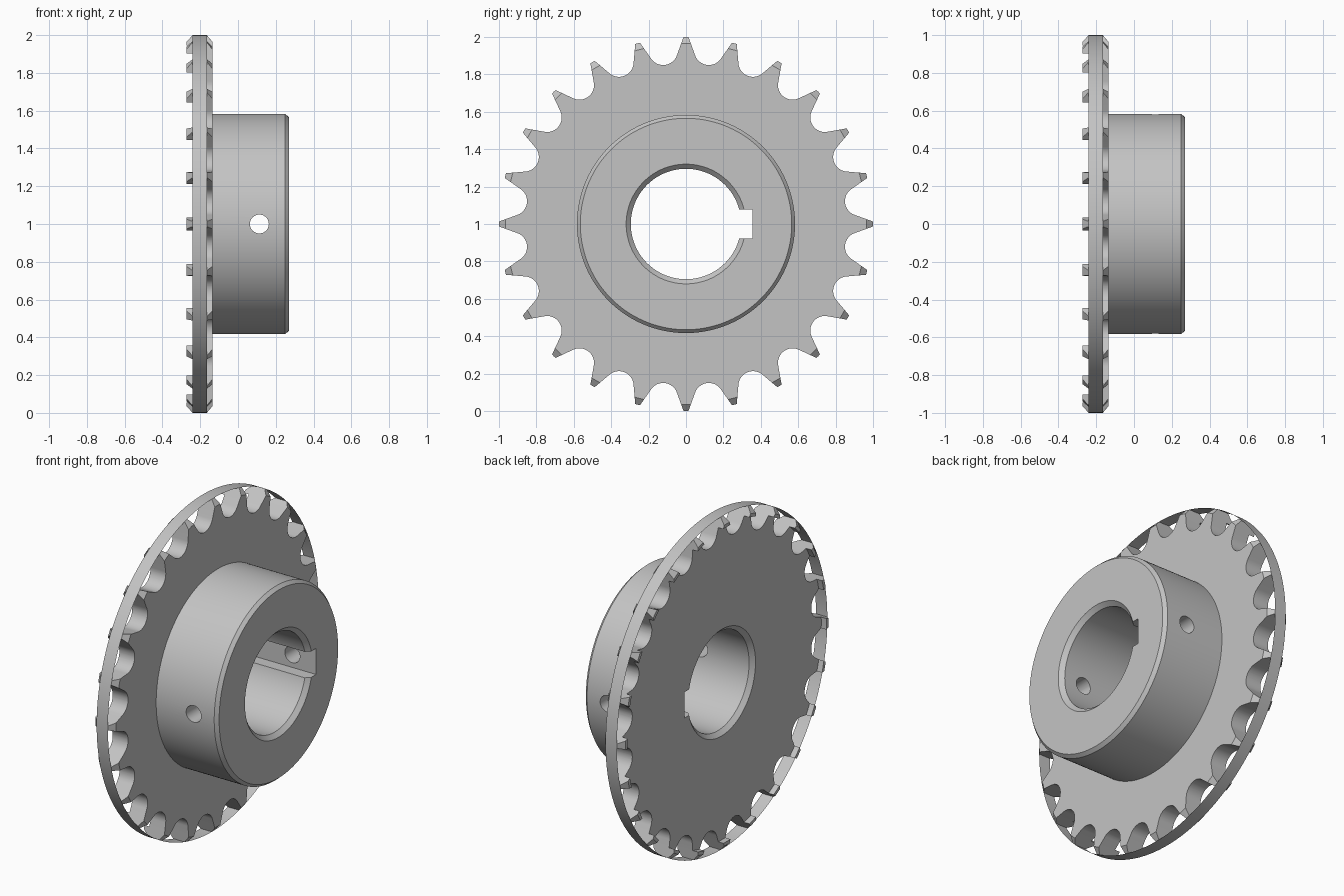
import bpy, bmesh, math
from mathutils import Matrix, Vector

if "Cube" in bpy.data.objects:
    bpy.data.objects.remove(bpy.data.objects["Cube"])

TEETH = 24
SEGMENTS = 192
CENTRE = Vector((0, 0, 1))

steel = bpy.data.materials.new("grey_steel")
steel.use_nodes = True
steel.diffuse_color = (0.55, 0.55, 0.55, 1)
steel.node_tree.nodes["Principled BSDF"].inputs["Base Color"].default_value = steel.diffuse_color


def make_object(name, bm):
    bmesh.ops.recalc_face_normals(bm, faces=bm.faces)
    mesh = bpy.data.meshes.new(name)
    bm.to_mesh(mesh)
    bm.free()
    mesh.materials.append(steel)
    obj = bpy.data.objects.new(name, mesh)
    obj.location = CENTRE
    bpy.context.collection.objects.link(obj)
    return obj


def lathe(name, profile, closed=True):
    """Revolve (x, radius) points about the x axis."""
    bm = bmesh.new()
    rings = []
    for i in range(SEGMENTS):
        a = math.tau * i / SEGMENTS
        rings.append([bm.verts.new((x, r * math.sin(a), r * math.cos(a))) for x, r in profile])
    count = len(profile)
    for i in range(SEGMENTS):
        a, b = rings[i], rings[(i + 1) % SEGMENTS]
        for j in range(count if closed else count - 1):
            k = (j + 1) % count
            bm.faces.new((a[j], a[k], b[k], b[j]))
    return make_object(name, bm)


def activate(obj):
    bpy.ops.object.select_all(action='DESELECT')
    obj.select_set(True)
    bpy.context.view_layer.objects.active = obj


def cut(target, cutter):
    cutter.hide_render = True
    mod = target.modifiers.new("cut", 'BOOLEAN')
    mod.operation = 'DIFFERENCE'
    mod.solver = 'EXACT'
    mod.object = cutter
    activate(target)
    bpy.ops.object.modifier_apply(modifier=mod.name)
    bpy.data.objects.remove(cutter)


# Toothed plate and hub blank, bored and chamfered
sprocket = lathe("sprocket_body", [
    (-0.238, 0.32), (-0.213, 0.295), (0.245, 0.295), (0.27, 0.32),
    (0.27, 0.565), (0.25, 0.583), (-0.136, 0.583), (-0.136, 0.965),
    (-0.165, 1.0), (-0.24, 1.0), (-0.272, 0.965), (-0.272, 0.945), (-0.238, 0.945)])

# Tooth gaps: a round seat with straight flanks tangent to it
seat = Vector((0, 0.936))
seat_radius = 0.078
tip_angle = math.pi / TEETH - 0.013
tip = Vector((math.sin(tip_angle), math.cos(tip_angle)))
to_tip = tip - seat
start = math.atan2(to_tip.y, to_tip.x) - math.acos(seat_radius / to_tip.length)
arc = []
for i in range(25):
    a = start + (-math.pi - 2 * start) * i / 24
    arc.append(seat + seat_radius * Vector((math.cos(a), math.sin(a))))
outer = arc[0] + (tip - arc[0]) * 1.1
outline = [outer] + arc + [Vector((-outer.x, outer.y)), Vector((0, 1.05))]

bm = bmesh.new()
for tooth in range(TEETH):
    turn = Matrix.Rotation(math.tau * (tooth + 0.5) / TEETH, 3, 'X')
    face = bm.faces.new([bm.verts.new(turn @ Vector((-0.35, p.x, p.y))) for p in outline])
    grown = bmesh.ops.extrude_face_region(bm, geom=[face], use_keep_orig=True)
    moved = [v for v in grown["geom"] if isinstance(v, bmesh.types.BMVert)]
    bmesh.ops.translate(bm, vec=(0.3, 0, 0), verts=moved)
cut(sprocket, make_object("gap_cutter", bm))

# Keyway on the back side of the bore
bm = bmesh.new()
bmesh.ops.create_cube(bm, size=1, matrix=Matrix.Translation((0, 0.255, 0))
                      @ Matrix.Diagonal((0.8, 0.2, 0.156, 1)))
cut(sprocket, make_object("keyway_cutter", bm))

# Set screw hole through both hub walls
bm = bmesh.new()
bmesh.ops.create_cone(bm, cap_ends=True, segments=48, radius1=0.05, radius2=0.05, depth=1.6,
                      matrix=Matrix.Translation((0.113, 0, 0)) @ Matrix.Rotation(math.pi / 2, 4, 'X'))
cut(sprocket, make_object("screw_hole_cutter", bm))

# Thin band round the tooth tips
band = lathe("rim_band", [(-0.24, 1.0), (-0.165, 1.0)], closed=False)

for obj in (sprocket, band):
    activate(obj)
    bpy.ops.object.shade_smooth_by_angle(angle=math.radians(25))
